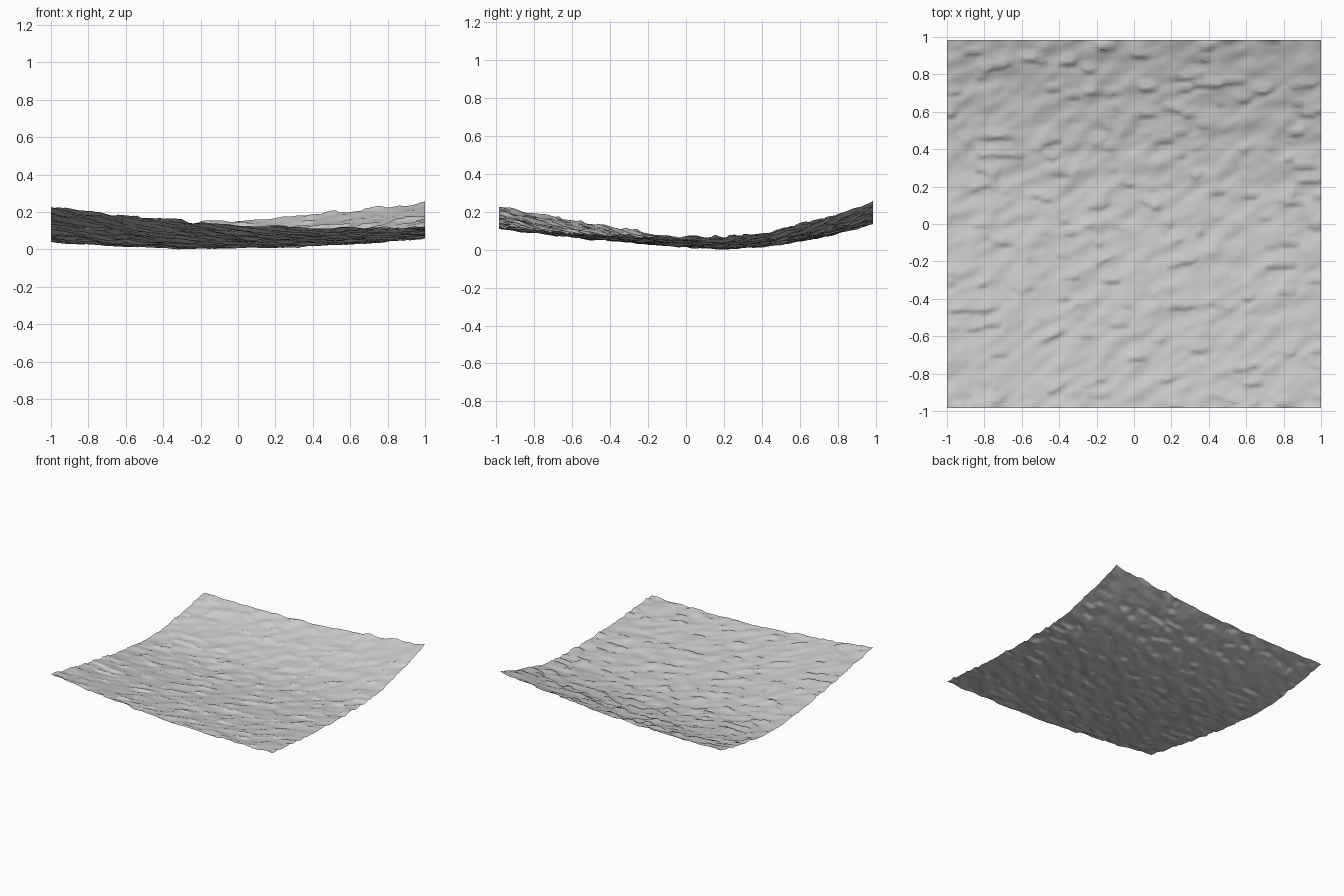
import bpy, bmesh, math
from mathutils import Vector, noise

cube = bpy.data.objects.get("Cube")
if cube:
    bpy.data.objects.remove(cube, do_unlink=True)

HALF_X, HALF_Y, CELLS = 1.0, 0.985, 100

# Valley profile from the front edge to the back edge
PROFILE = [(-1, .14), (-.8, .11), (-.6, .082), (-.4, .061), (-.2, .04), (0, .024),
           (.2, .016), (.4, .028), (.6, .06), (.8, .105), (1.01, .168)]


def valley(y):
    for (y0, z0), (y1, z1) in zip(PROFILE, PROFILE[1:]):
        if y <= y1:
            return z0 + (z1 - z0) * (y - y0) / (y1 - y0)
    return PROFILE[-1][1]


def base_height(x, y):
    # Sagging sheet, raised at the sides and twisted between opposite corners
    return valley(y) + 0.045 * x * x + 0.056 * x * y


def ripple(x, y, seed):
    # Noise stretched along slanting ridges
    a = math.radians(30)
    u = x * math.cos(a) + y * math.sin(a)
    v = y * math.cos(a) - x * math.sin(a)
    return noise.noise(Vector((u * 7, v * 17, seed)))


def ledge(x, y):
    # Short horizontal shelves, present only in patches
    n = noise.noise(Vector((x * 8, y * 22, 9.3)))
    return max(0.0, min(1.0, (n - 0.3) * 8))


# Rippled ground sheet
bm = bmesh.new()
bmesh.ops.create_grid(bm, x_segments=CELLS, y_segments=CELLS, size=1)
for vert in bm.verts:
    x, y = vert.co.x * HALF_X, vert.co.y * HALF_Y
    shelf = ledge(x, y)
    z = base_height(x, y) + 0.011 * ripple(x, y, 1.7) + 0.009 * shelf
    z += 0.004 * noise.noise(Vector((x * 30, y * 40, 4.1)))
    # Shelves lean forward over the ground below; the outline stays straight
    if abs(vert.co.y) < 0.97 and abs(vert.co.x) < 0.99:
        y -= 0.014 * shelf
        x += 0.008 * ripple(x, y, 6.2)
    vert.co = (x, y, z)

lowest = min(v.co.z for v in bm.verts)
bmesh.ops.translate(bm, verts=bm.verts, vec=(0, 0, -lowest))
mesh = bpy.data.meshes.new("ground_sheet")
bm.to_mesh(mesh)
bm.free()
sheet = bpy.data.objects.new("ground_sheet", mesh)
bpy.context.collection.objects.link(sheet)

# Plain grey surface
grey = bpy.data.materials.new("light_grey")
grey.use_nodes = True
colour = (0.6, 0.6, 0.6, 1)
grey.diffuse_color = colour
grey.node_tree.nodes["Principled BSDF"].inputs["Base Color"].default_value = colour
mesh.materials.append(grey)

bpy.context.view_layer.objects.active = sheet
sheet.select_set(True)
bpy.ops.object.shade_smooth()
